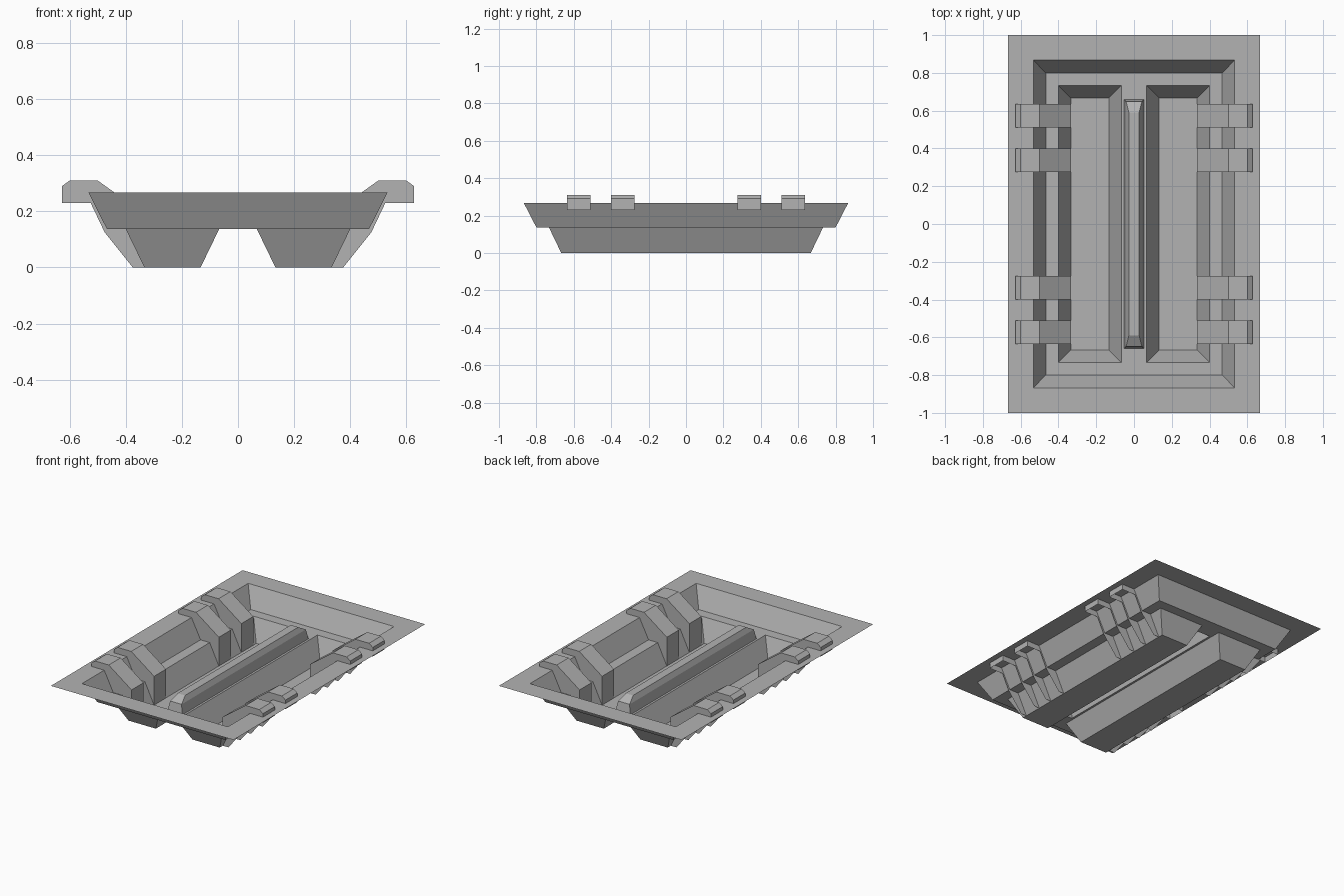
import bpy, bmesh

if "Cube" in bpy.data.objects:
    bpy.data.objects.remove(bpy.data.objects["Cube"])

RIM, FLOOR = 0.267, 0.137

grey = bpy.data.materials.new("dark_grey")
grey.diffuse_color = (0.45, 0.45, 0.45, 1)
grey.use_nodes = True
grey.node_tree.nodes["Principled BSDF"].inputs["Base Color"].default_value = grey.diffuse_color


def finish(name, bm):
    bmesh.ops.remove_doubles(bm, verts=bm.verts, dist=1e-5)
    mesh = bpy.data.meshes.new(name)
    bm.to_mesh(mesh)
    bm.free()
    mesh.materials.append(grey)
    obj = bpy.data.objects.new(name, mesh)
    bpy.context.collection.objects.link(obj)
    return obj


def ring(bm, x0, x1, y0, y1, z):
    return [bm.verts.new((x, y, z)) for x, y in ((x0, y0), (x1, y0), (x1, y1), (x0, y1))]


def loft(bm, rects, cap):
    """Join nested rectangles (x0, x1, y0, y1, z), optionally closing the last."""
    rings = [ring(bm, *r) for r in rects]
    for a, b in zip(rings, rings[1:]):
        for i in range(4):
            j = (i + 1) % 4
            bm.faces.new((a[i], a[j], b[j], b[i]))
    if cap:
        bm.faces.new(rings[-1])


# Pressed sheet: flat rim and sloping pit wall
bm = bmesh.new()
loft(bm, [(-0.667, 0.667, -1, 1, RIM),
          (-0.533, 0.533, -0.867, 0.867, RIM),
          (-0.467, 0.467, -0.8, 0.8, FLOOR)], False)

# Pit floor, leaving openings for the troughs and the hollow rib
xs = [-0.467, -0.4, -0.067, -0.053, 0.053, 0.067, 0.4, 0.467]
ys = [-0.8, -0.733, -0.66, 0.66, 0.733, 0.8]
for i in range(len(xs) - 1):
    for j in range(len(ys) - 1):
        trough = i in (1, 5) and 1 <= j <= 3
        slot = i == 3 and j == 2
        if not (trough or slot):
            bm.faces.new(ring(bm, xs[i], xs[i + 1], ys[j], ys[j + 1], FLOOR))

# Two long troughs
for x in (-0.2335, 0.2335):
    loft(bm, [(x - 0.1665, x + 0.1665, -0.733, 0.733, FLOOR),
              (x - 0.1, x + 0.1, -0.667, 0.667, 0)], True)
finish("floor_tray", bm)

# Central raised rib with a chamfered top
bm = bmesh.new()
loft(bm, [(-0.053, 0.053, -0.66, 0.66, FLOOR),
          (-0.042, 0.042, -0.648, 0.648, 0.2),
          (-0.027, 0.027, -0.59, 0.59, 0.233)], True)
finish("centre_rib", bm)

# Side brackets hooked over the rim, open on their hidden underside
profile = [(0.333, 0), (0.375, 0), (0.475, 0.125), (0.525, 0.23), (0.627, 0.23),
           (0.627, 0.29), (0.6, 0.31), (0.5, 0.31), (0.333, 0.19)]
OPEN_EDGES = 4  # the first profile edges carry no skin
for side, label in ((1, "right"), (-1, "left")):
    for n, y in enumerate((-0.573, -0.338, 0.338, 0.573)):
        bm = bmesh.new()
        near, far = ([bm.verts.new((side * x, y + dy, z)) for x, z in profile]
                     for dy in (-0.062, 0.062))
        bm.faces.new(near)
        bm.faces.new(far[::-1])
        skins = []
        for i in range(len(profile)):
            j = (i + 1) % len(profile)
            skins.append(bm.faces.new((near[j], near[i], far[i], far[j])))
        bmesh.ops.recalc_face_normals(bm, faces=bm.faces)
        bmesh.ops.delete(bm, geom=skins[:OPEN_EDGES], context='FACES')
        finish(f"bracket_{label}_{n + 1}", bm)
